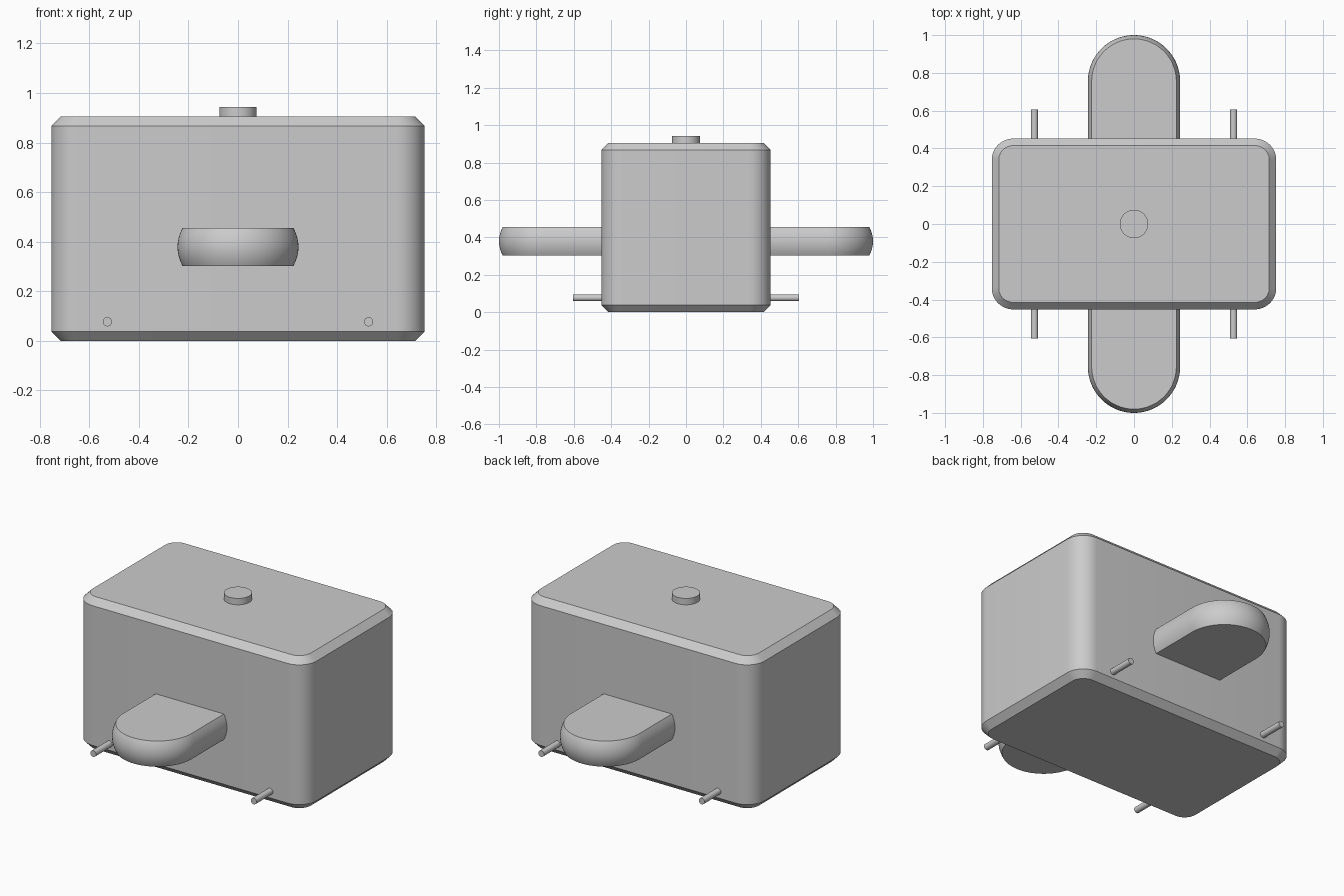
import bpy, bmesh
from math import sin, cos, pi

default = bpy.data.objects.get("Cube")
if default:
    bpy.data.objects.remove(default, do_unlink=True)

# One plain grey for every part
GREY = (0.6, 0.6, 0.6, 1)
grey = bpy.data.materials.new("plain grey")
grey.use_nodes = True
grey.diffuse_color = GREY
grey.node_tree.nodes["Principled BSDF"].inputs["Base Color"].default_value = GREY


def finish(obj, name):
    obj.name = name
    obj.data.name = name
    obj.data.materials.append(grey)
    bpy.ops.object.select_all(action='DESELECT')
    obj.select_set(True)
    bpy.context.view_layer.objects.active = obj
    bpy.ops.object.shade_smooth_by_angle(angle=pi / 6)


def outline(hx, hy, radius, inset, steps):
    """Rounded rectangle, pulled inward by inset."""
    points = []
    for q, (sx, sy) in enumerate([(1, 1), (-1, 1), (-1, -1), (1, -1)]):
        for i in range(steps + 1):
            a = (q + i / steps) * pi / 2
            r = radius - inset
            points.append((sx * (hx - radius) + r * cos(a),
                           sy * (hy - radius) + r * sin(a)))
    return points


def loft(name, hx, hy, radius, layers, steps):
    """Skin a rounded rectangle through (inset, z) layers and cap both ends."""
    bm = bmesh.new()
    rings = [[bm.verts.new((x, y, z)) for x, y in outline(hx, hy, radius, inset, steps)]
             for inset, z in layers]
    for low, high in zip(rings, rings[1:]):
        for i in range(len(low)):
            j = (i + 1) % len(low)
            bm.faces.new((low[i], low[j], high[j], high[i]))
    bm.faces.new(rings[0][::-1])
    bm.faces.new(rings[-1])
    bmesh.ops.remove_doubles(bm, verts=bm.verts, dist=0.00001)
    mesh = bpy.data.meshes.new(name)
    bm.to_mesh(mesh)
    bm.free()
    obj = bpy.data.objects.new(name, mesh)
    bpy.context.collection.objects.link(obj)
    finish(obj, name)


def cylinder(name, radius, depth, location, rotation=(0, 0, 0)):
    bpy.ops.mesh.primitive_cylinder_add(vertices=48, radius=radius, depth=depth,
                                        location=location, rotation=rotation)
    finish(bpy.context.object, name)


# Main box with rounded corners and chamfered rims
loft("body", 0.753, 0.452, 0.113,
     [(0.037, 0), (0, 0.038), (0, 0.867), (0.037, 0.905)], 12)

# Long rounded paddle running through the box, with bulging sides
bulge = [(0.02 * (i / 6) ** 2, 0.379 + 0.076 * i / 6) for i in range(-6, 7)]
loft("paddle", 0.244, 1.0, 0.244, bulge, 24)

# Button on the lid
cylinder("top_button", 0.075, 0.06, (0, 0, 0.913))

# Thin pegs, front and back
for side, x in (("left", 0.527), ("right", -0.527)):
    for end, y in (("front", -0.515), ("back", 0.515)):
        cylinder(f"{end}_{side}_peg", 0.0185, 0.18, (x, y, 0.077), (pi / 2, 0, 0))
